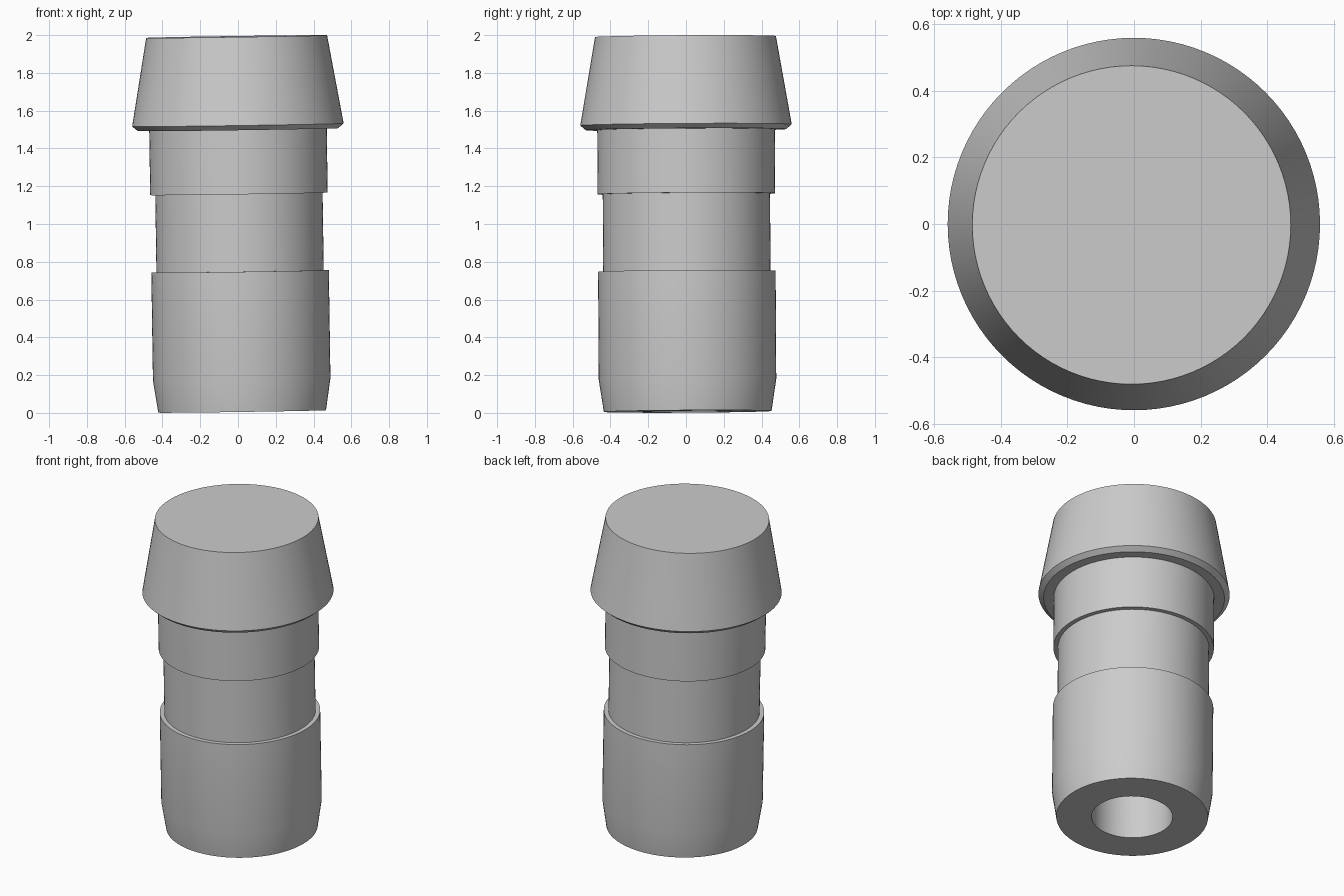
import bpy
import bmesh
import math
from mathutils import Matrix, Vector

SIDES = 96

cube = bpy.data.objects.get("Cube")
if cube:
    bpy.data.objects.remove(cube, do_unlink=True)

# Single grey finish
grey = bpy.data.materials.new("plain grey")
grey.use_nodes = True
colour = (0.6, 0.6, 0.6, 1)
grey.diffuse_color = colour
grey.node_tree.nodes["Principled BSDF"].inputs["Base Color"].default_value = colour

# The whole plug leans slightly off vertical
lean = (Matrix.Translation(Vector((0.022, 0.009, 0.0077)))
        @ Matrix.Rotation(-0.0148, 4, 'Y') @ Matrix.Rotation(0.006, 4, 'X'))


def lathe(name, profile):
    """Revolve a (radius, height) profile and cap both ends."""
    bm = bmesh.new()
    rings = []
    for r, z in profile:
        rings.append([bm.verts.new((r * math.cos(math.tau * i / SIDES),
                                    r * math.sin(math.tau * i / SIDES), z))
                      for i in range(SIDES)])
    for a, b in zip(rings, rings[1:]):
        for i in range(SIDES):
            j = (i + 1) % SIDES
            bm.faces.new((a[i], a[j], b[j], b[i]))
    bm.faces.new(rings[0])
    bm.faces.new(rings[-1])
    bmesh.ops.recalc_face_normals(bm, faces=bm.faces)
    mesh = bpy.data.meshes.new(name)
    bm.to_mesh(mesh)
    bm.free()
    mesh.materials.append(grey)
    obj = bpy.data.objects.new(name, mesh)
    obj.matrix_world = lean
    bpy.context.collection.objects.link(obj)
    bpy.ops.object.select_all(action='DESELECT')
    obj.select_set(True)
    bpy.context.view_layer.objects.active = obj
    bpy.ops.object.shade_smooth_by_angle(angle=math.radians(25))
    return obj


# Stem: blind bore, chamfered foot, grooved waist and upper band
lathe("stem", [(0.237, 1.40), (0.237, 0), (0.444, 0), (0.47, 0.17),
               (0.47, 0.742), (0.443, 0.742), (0.443, 1.152),
               (0.47, 1.152), (0.47, 1.54)])

# Tapered head with a chamfered lower rim
lathe("head", [(0.53, 1.492), (0.56, 1.517), (0.479, 1.985)])
